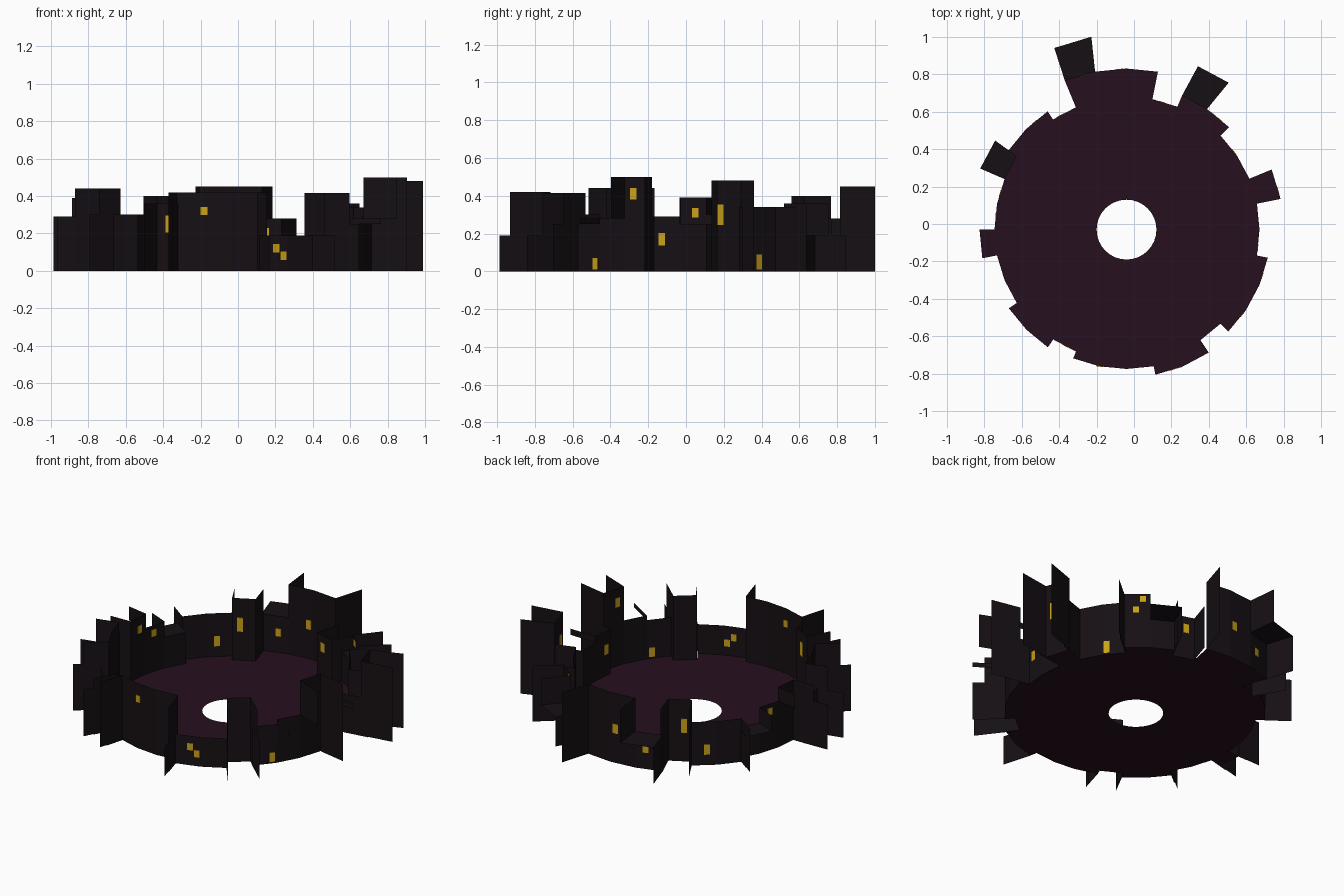
import bpy, bmesh, math
from mathutils import Vector, Matrix

if "Cube" in bpy.data.objects:
    bpy.data.objects.remove(bpy.data.objects["Cube"])

STEP = 360 / 32
C_IN = Vector((-0.04, -0.03, 0))
C_OUT = Vector((-0.022, -0.035, 0))
K = 1.227
HOLE = 0.16

# Blocks running clockwise from 112.5 degrees: radius, height of each 1/32 segment
blocks = [
    (0.861, [0.235, 0.45, 0.45]), (0.711, [0.28]), (0.775, [0.19, 0.36]),
    (0.711, [0.34, 0.34]), (0.84, [0.48]), (0.711, [0.25, 0.29]),
    (0.77, [0.50, 0.28, 0.25]), (0.711, [0.415]), (0.791, [0.19, 0.19]),
    (0.745, [0.42, 0.42, 0.42]), (0.706, [0.36]), (0.757, [0.30, 0.30]),
    (0.706, [0.44, 0.44]), (0.786, [0.29]), (0.706, [0.39, 0.30, 0.20]),
    (0.76, [0.28, 0.28]), (0.708, [0.40]),
]
segs = [(r, h) for r, hs in blocks for h in hs]
roofed = {112.5, 67.5, 157.5}


def material(name, col):
    m = bpy.data.materials.new(name)
    m.diffuse_color = (*col, 1)
    m.use_nodes = True
    m.node_tree.nodes["Principled BSDF"].inputs["Base Color"].default_value = m.diffuse_color
    return m


def finish(name, bm, mat):
    bmesh.ops.remove_doubles(bm, verts=bm.verts, dist=1e-5)
    me = bpy.data.meshes.new(name)
    bm.to_mesh(me)
    bm.free()
    me.materials.append(mat)
    ob = bpy.data.objects.new(name, me)
    bpy.context.collection.objects.link(ob)


def pt(az, r, z, outer=False):
    a = math.radians(az)
    d = Vector((math.cos(a), math.sin(a), 0)) * r
    return (C_OUT + d * K if outer else C_IN + d) + Vector((0, 0, z))


def quad(bm, *ps):
    bm.faces.new([bm.verts.new(p) for p in ps])


def side(bm, az, r, z0, z1):
    quad(bm, pt(az, r, z0), pt(az, r, z0, True), pt(az, r, z1, True), pt(az, r, z1))


floor, walls, fins, roofs = (bmesh.new() for _ in range(4))
for i, (r, h) in enumerate(segs):
    a = 112.5 - i * STEP
    b = a - STEP
    # Floor slice and inner wall
    quad(floor, pt(a, HOLE, 0), pt(b, HOLE, 0), pt(b, r, 0), pt(a, r, 0))
    quad(walls, pt(a, r, 0), pt(b, r, 0), pt(b, r, h), pt(a, r, h))
    if a % 360 in roofed:
        quad(roofs, pt(a, r, h), pt(b, r, h), pt(b, r, h, True), pt(a, r, h, True))
    # Radial side walls: full height between blocks, only the step inside a block
    r2, h2 = segs[(i + 1) % 32]
    if r2 != r:
        side(fins, b, r, 0, h)
        side(fins, b, r2, 0, h2)
    elif h2 != h:
        side(fins, b, r, min(h, h2), max(h, h2))

wall_mat = material("dark_wall", (0.008, 0.005, 0.007))
finish("floor", floor, material("plum_floor", (0.02, 0.005, 0.014)))
finish("building_walls", walls, wall_mat)
finish("building_sides", fins, wall_mat)
finish("building_roofs", roofs, wall_mat)

# Lit windows: angle, centre height, height
windows = [
    (-101, .32, .045), (-118, .25, .09), (-72, .12, .045), (-69, .08, .045),
    (74.5, .20, .06), (-19, .41, .06), (-8, .17, .065), (14.5, .30, .11),
    (36, .05, .08), (-36, .04, .06), (173.5, .31, .05), (164, .25, .045),
    (130.6, .10, .065), (120, .23, .09), (105.5, .13, .05), (92.3, .22, .06),
    (53, .325, .04), (50, .255, .04),
]
win = bmesh.new()
for az, z, h in windows:
    i = int(((112.5 - az) % 360) // STEP)
    mid = 112.5 - (i + 0.5) * STEP
    r = segs[i][0] * math.cos(math.radians(STEP / 2)) / math.cos(math.radians(az - mid))
    m = (Matrix.Translation(pt(az, r, z)) @ Matrix.Rotation(math.radians(mid), 4, 'Z')
         @ Matrix.Diagonal((0.004, 0.036, h, 1)))
    bmesh.ops.create_cube(win, size=1, matrix=m)
finish("lit_windows", win, material("window_yellow", (0.6, 0.36, 0.01)))
